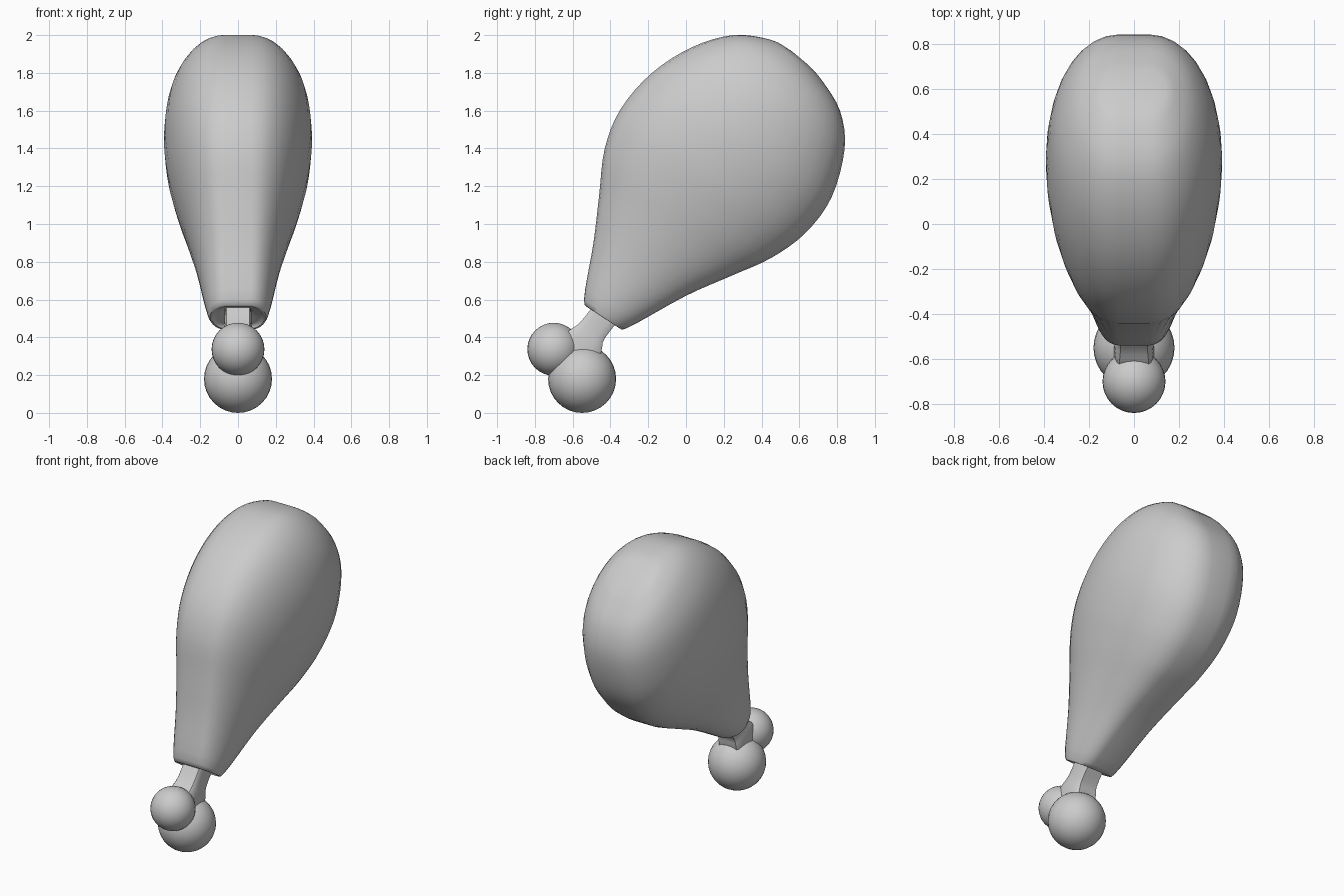
import bpy, bmesh
from math import sin, cos, pi
from mathutils import Vector

if "Cube" in bpy.data.objects:
    bpy.data.objects.remove(bpy.data.objects["Cube"])


def spline(rows, steps):
    """Catmull-Rom interpolation through the section rows."""
    v = [Vector(r) for r in rows]
    v = [2 * v[0] - v[1]] + v + [2 * v[-1] - v[-2]]
    out = []
    for a, b, c, d in zip(v, v[1:], v[2:], v[3:]):
        for i in range(steps):
            t = i / steps
            out.append(0.5 * (2 * b + (c - a) * t + (2 * a - 5 * b + 4 * c - d) * t * t
                              + (3 * b - a - 3 * c + d) * t ** 3))
    return out + [v[-2]]


def loft(name, rows, steps, n, angle):
    """Sections: front y, z, back y, z, half width, half width of the flat rim."""
    bm = bmesh.new()
    rings = []
    for y1, z1, y2, z2, w, rim in spline(rows, steps):
        half = []
        for i in range(n + 1):
            a = pi * i / n
            k = (1 - cos(a)) / 2
            half.append((rim + (w - rim) * sin(a), y1 + (y2 - y1) * k, z1 + (z2 - z1) * k))
        pts = half + [(-x, y, z) for x, y, z in reversed(half)]
        rings.append([bm.verts.new(p) for p in pts])
    m = len(rings[0])
    for r, s in zip(rings, rings[1:]):
        for i in range(m):
            j = (i + 1) % m
            bm.faces.new((r[i], r[j], s[j], s[i]))
    bm.faces.new(rings[0])
    bm.faces.new(rings[-1])
    bmesh.ops.recalc_face_normals(bm, faces=bm.faces)
    me = bpy.data.meshes.new(name)
    bm.to_mesh(me)
    bm.free()
    ob = bpy.data.objects.new(name, me)
    bpy.context.collection.objects.link(ob)
    bpy.ops.object.select_all(action='DESELECT')
    ob.select_set(True)
    bpy.context.view_layer.objects.active = ob
    bpy.ops.object.shade_smooth_by_angle(angle=angle)


# Meat, from the narrow neck up to the blunt round end
loft("meat", [
    (-.46, .555, -.39, .50, .07, .04),
    (-.50, .56, -.35, .465, .12, .05),
    (-.54, .60, -.31, .45, .16, .065),
    (-.49, .90, 0, .62, .22, .07),
    (-.46, 1.15, .25, .73, .275, .07),
    (-.43, 1.40, .45, .82, .33, .07),
    (-.345, 1.61, .63, .95, .375, .07),
    (-.18, 1.80, .77, 1.14, .392, .07),
    (.03, 1.935, .84, 1.40, .36, .07),
    (.25, 2.0, .815, 1.60, .28, .07),
    (.45, 1.975, .72, 1.76, .18, .065),
    (.56, 1.915, .65, 1.84, .105, .055),
], 4, 16, 0.9)

# Bone shaft, flaring towards the knuckles
loft("bone_shaft", [
    (-.46, .61, -.34, .51, .07, .06),
    (-.555, .485, -.43, .395, .075, .06),
    (-.62, .435, -.445, .34, .085, .065),
    (-.68, .37, -.46, .27, .09, .065),
], 3, 6, 0.7)

# Two round knuckles at the bone end
for name, y, z, r in (("small_knuckle", -.70, .337, .14), ("large_knuckle", -.55, .18, .18)):
    bpy.ops.mesh.primitive_uv_sphere_add(segments=32, ring_count=16, radius=r, location=(0, y, z))
    bpy.context.object.name = name
    bpy.ops.object.shade_smooth()
